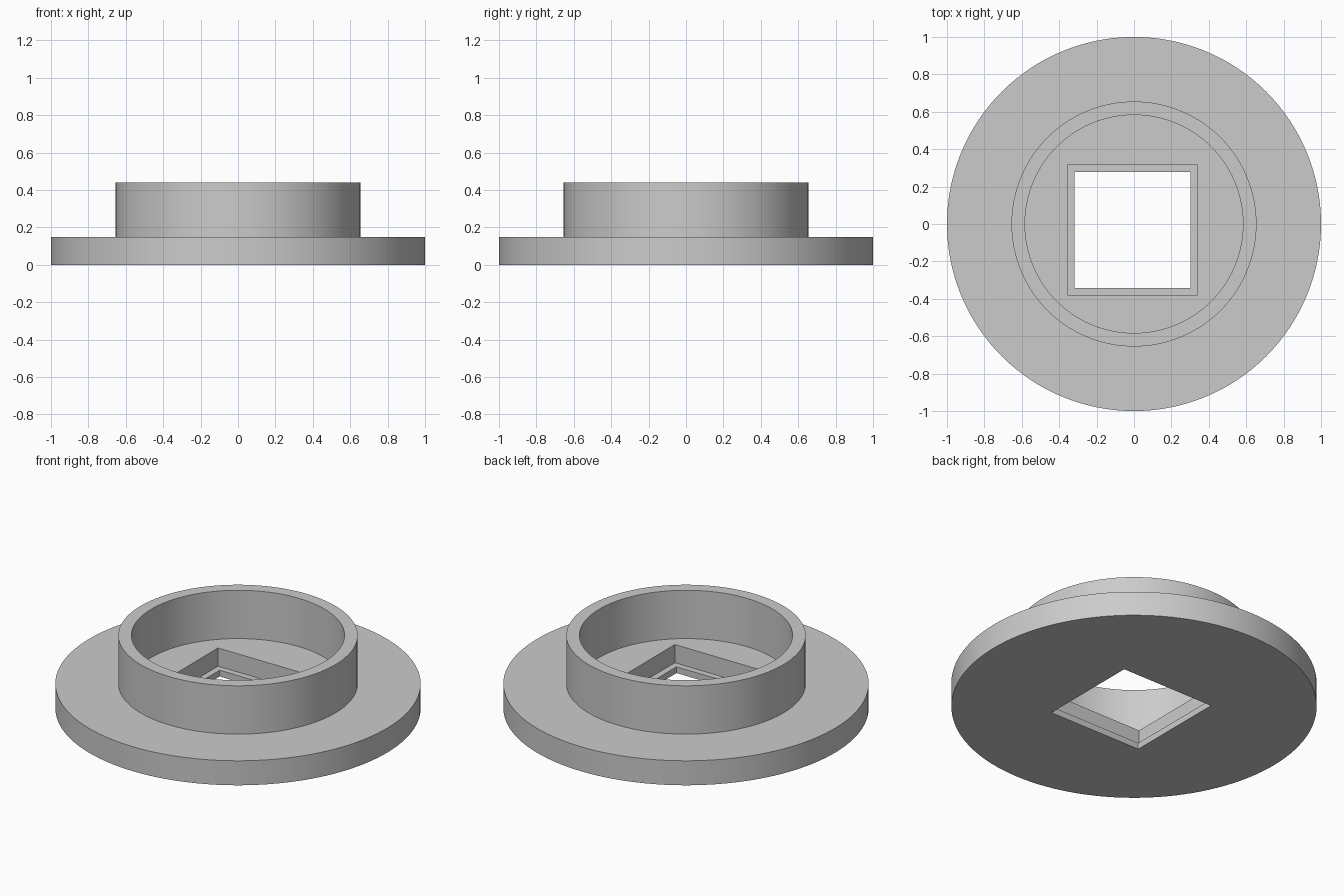
import bpy
import bmesh
import math

cube = bpy.data.objects.get("Cube")
if cube:
    bpy.data.objects.remove(cube, do_unlink=True)

SEGMENTS = 128
PLATE_TOP = 0.148
RING_TOP = 0.44
LEDGE = 0.038
HOLE_CENTRE = (-0.007, -0.032)

grey = bpy.data.materials.new("plain grey")
grey.use_nodes = True
colour = (0.6, 0.6, 0.6, 1)
grey.diffuse_color = colour
grey.node_tree.nodes["Principled BSDF"].inputs["Base Color"].default_value = colour


def add_object(name, bm):
    mesh = bpy.data.meshes.new(name)
    bmesh.ops.recalc_face_normals(bm, faces=bm.faces)
    bm.to_mesh(mesh)
    bm.free()
    mesh.materials.append(grey)
    obj = bpy.data.objects.new(name, mesh)
    bpy.context.collection.objects.link(obj)
    return obj


def turned(name, profile):
    """Revolve (radius, height) points, closing both ends with flat discs."""
    bm = bmesh.new()
    rings = []
    for r, z in profile:
        angles = [2 * math.pi * i / SEGMENTS for i in range(SEGMENTS)]
        rings.append([bm.verts.new((r * math.cos(a), r * math.sin(a), z)) for a in angles])
    for low, high in zip(rings, rings[1:]):
        for i in range(SEGMENTS):
            j = (i + 1) % SEGMENTS
            bm.faces.new((low[i], low[j], high[j], high[i]))
    bm.faces.new(rings[0])
    bm.faces.new(rings[-1])
    return add_object(name, bm)


def cut_square(target, side, bottom, top):
    """Cut a square pocket between two heights."""
    bm = bmesh.new()
    bmesh.ops.create_cube(bm, size=1)
    bmesh.ops.scale(bm, vec=(side, side, top - bottom), verts=bm.verts)
    bmesh.ops.translate(bm, vec=(*HOLE_CENTRE, (top + bottom) / 2), verts=bm.verts)
    cutter = add_object("square_cutter", bm)
    cutter.hide_render = True
    mod = target.modifiers.new("square cut", "BOOLEAN")
    mod.operation = "DIFFERENCE"
    mod.solver = "EXACT"
    mod.object = cutter
    bpy.context.view_layer.objects.active = target
    bpy.ops.object.modifier_apply(modifier=mod.name)
    bpy.data.objects.remove(cutter, do_unlink=True)


# Round flange with a raised collar, turned in one piece
flange = turned("flanged_collar", [
    (1, 0), (1, PLATE_TOP),
    (0.655, PLATE_TOP), (0.655, RING_TOP),
    (0.583, RING_TOP), (0.583, PLATE_TOP),
])

# Square recess from above, then the smaller through hole leaving a ledge
cut_square(flange, 0.695, LEDGE, 0.3)
cut_square(flange, 0.62, -0.2, 0.3)

# Smooth round walls with sharp rims
bpy.ops.object.select_all(action="DESELECT")
flange.select_set(True)
bpy.context.view_layer.objects.active = flange
bpy.ops.object.shade_smooth_by_angle(angle=math.radians(30))
